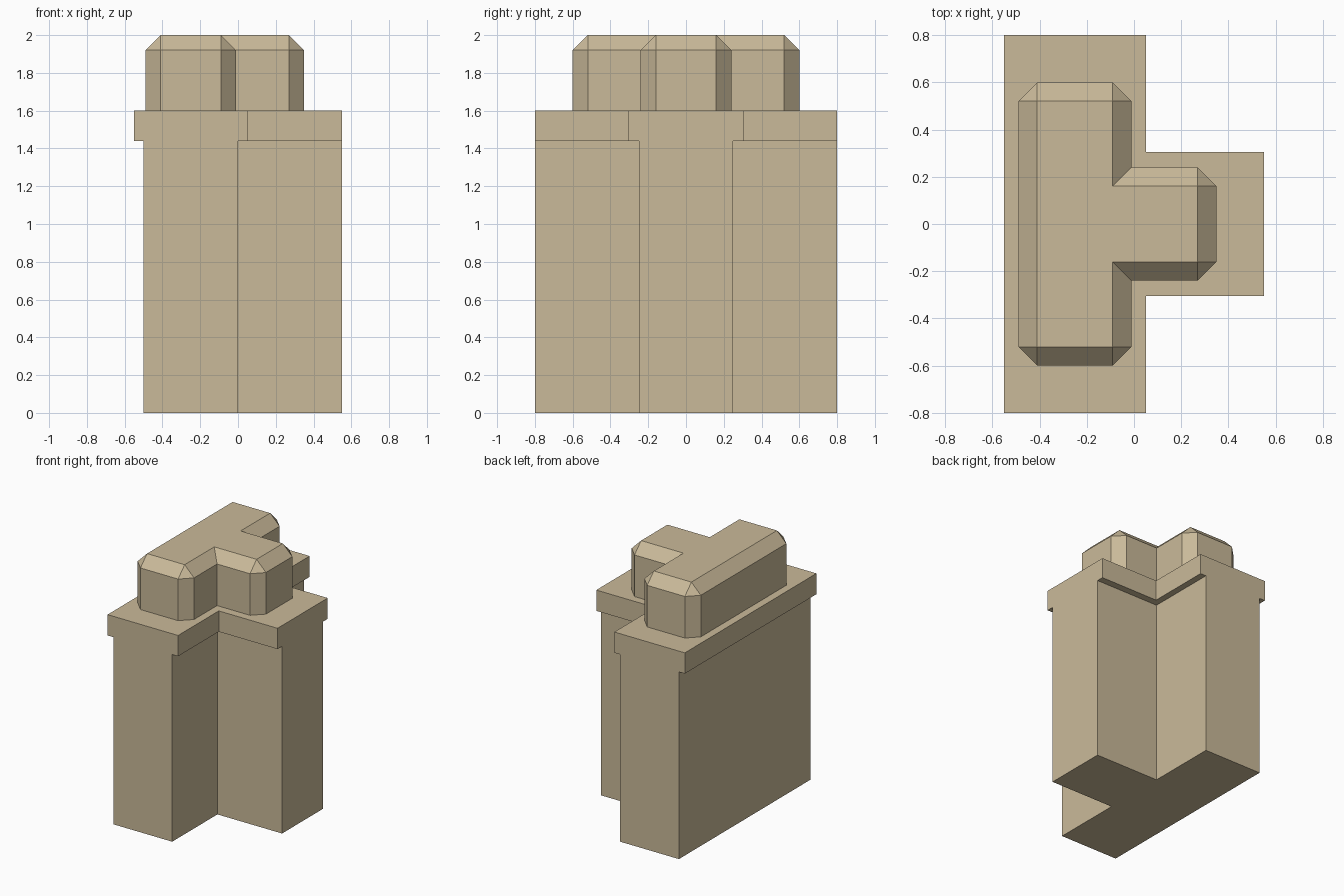
import bpy, bmesh

if "Cube" in bpy.data.objects:
    bpy.data.objects.remove(bpy.data.objects["Cube"])

stone = bpy.data.materials.new("sandstone")
stone.diffuse_color = (0.59, 0.49, 0.32, 1)
stone.use_nodes = True
stone.node_tree.nodes["Principled BSDF"].inputs["Base Color"].default_value = stone.diffuse_color


def t_prism(name, x0, x1, x2, bar, stem, z0, z1, chamfer=0):
    """T-shaped block: bar spans x0..x1 and +-bar in y, stem reaches x2 with +-stem in y."""
    half = [(x0, -bar), (x1, -bar), (x1, -stem), (x2, -stem)]
    outline = half + [(x, -y) for x, y in reversed(half)]
    bm = bmesh.new()
    base = bm.faces.new([bm.verts.new((x, y, z0)) for x, y in outline])
    ext = bmesh.ops.extrude_face_region(bm, geom=[base], use_keep_orig=True)
    for v in ext["geom"]:
        if isinstance(v, bmesh.types.BMVert):
            v.co.z = z1
    bmesh.ops.recalc_face_normals(bm, faces=bm.faces)
    if chamfer:
        # top rim and outward vertical corners, inner corners stay sharp
        edges = []
        for e in bm.edges:
            tops = sum(v.co.z > (z0 + z1) / 2 for v in e.verts)
            if tops == 2 or (tops == 1 and e.is_convex):
                edges.append(e)
        bmesh.ops.bevel(bm, geom=edges, offset=chamfer, offset_type='OFFSET',
                        segments=1, profile=0.5, affect='EDGES')
        bmesh.ops.recalc_face_normals(bm, faces=bm.faces)
    mesh = bpy.data.meshes.new(name)
    bm.to_mesh(mesh)
    bm.free()
    mesh.materials.append(stone)
    obj = bpy.data.objects.new(name, mesh)
    bpy.context.collection.objects.link(obj)
    return obj


# tall shaft, overhanging ledge, chamfered cap
t_prism("wall_shaft", -0.50, 0.00, 0.55, 0.80, 0.25, 0.00, 1.44)
t_prism("ledge", -0.55, 0.05, 0.55, 0.80, 0.305, 1.44, 1.60)
t_prism("chamfered_cap", -0.49, -0.01, 0.35, 0.60, 0.24, 1.60, 2.00, 0.08)
